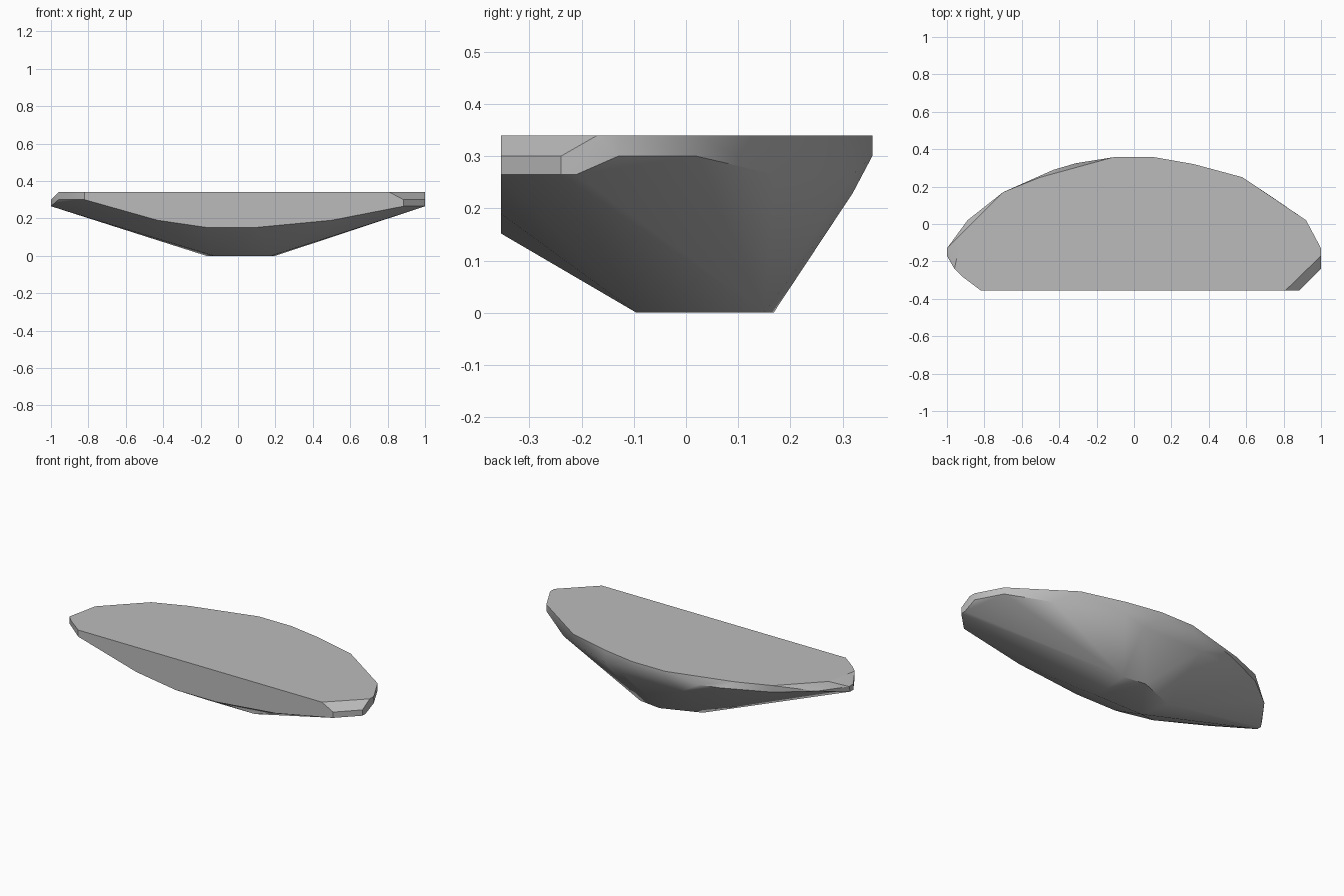
import bpy
import bmesh
import math
from mathutils import Vector

default_cube = bpy.data.objects.get("Cube")
if default_cube:
    bpy.data.objects.remove(default_cube, do_unlink=True)


def make_material(name, value):
    material = bpy.data.materials.new(name)
    material.use_nodes = True
    colour = (value, value, value, 1)
    material.diffuse_color = colour
    material.node_tree.nodes["Principled BSDF"].inputs["Base Color"].default_value = colour
    return material


def level(points, height):
    """Place a flat outline at one height."""
    return [Vector((x, y, height)) for x, y in points]


front, top, lip, belly = -.355, .34, .3, .265

# Flat top outline, with a clipped corner at the front
top_outline = level([
    (-.82, front), (.81, front), (1, -.17), (1, -.13), (.92, .02),
    (.58, .25), (.32, .32), (.11, .357), (-.11, .357), (-.5, .25),
    (-.7, .17), (-.92, -.05), (-.96, -.24), (-.92, -.28)], top)

# Lip under the rim, forming the sloped corner and the bulging left end
lip_outline = level([
    (-.82, front), (.885, front), (1, -.24), (1, -.13), (.92, .02),
    (.11, .357), (-.11, .357), (-.31, .325), (-.43, .29), (-.7, .17),
    (-.89, .02), (-1, -.13), (-1, -.17), (-.96, -.24)], lip)

# Widest points where the underside begins
belly_outline = level([
    (.885, front), (1, -.24), (1, -.21), (.7, .17), (.32, .32),
    (-1, -.17), (-1, -.14)], belly)
back_bulge = level([(.2, .32), (-.2, .32)], .23)

# Lower edge of the straight front face
front_edge = [Vector((x, front, z)) for x, z in
              [(-.43, .19), (-.17, .152), (.1, .152), (.5, .19)]]

# Small flat base
base_outline = level([
    (-.13, -.095), (.18, -.095), (.2, .15), (.06, .168), (-.17, .08)], 0)

# Wrap the outlines in one faceted skin
mesh = bpy.data.meshes.new("faceted_hull")
skin = bmesh.new()
for outline in (top_outline, lip_outline, belly_outline, back_bulge, front_edge, base_outline):
    for point in outline:
        skin.verts.new(point)
result = bmesh.ops.convex_hull(skin, input=list(skin.verts))
unused = {item for key in ("geom_interior", "geom_unused")
          for item in result[key] if isinstance(item, bmesh.types.BMVert)}
bmesh.ops.delete(skin, geom=list(unused), context="VERTS")
loose = [vert for vert in skin.verts if not vert.link_faces]
bmesh.ops.delete(skin, geom=loose, context="VERTS")

# Merge coplanar triangles into clean flat faces
bmesh.ops.dissolve_limit(skin, angle_limit=math.radians(1),
                         verts=list(skin.verts), edges=list(skin.edges))
bmesh.ops.recalc_face_normals(skin, faces=list(skin.faces))
skin.to_mesh(mesh)
skin.free()

hull = bpy.data.objects.new("faceted_hull", mesh)
bpy.context.collection.objects.link(hull)
mesh.materials.append(make_material("light grey", .5))

# Soft underside with crisp creases
bpy.ops.object.select_all(action="DESELECT")
hull.select_set(True)
bpy.context.view_layer.objects.active = hull
bpy.ops.object.shade_smooth_by_angle(angle=math.radians(30))
